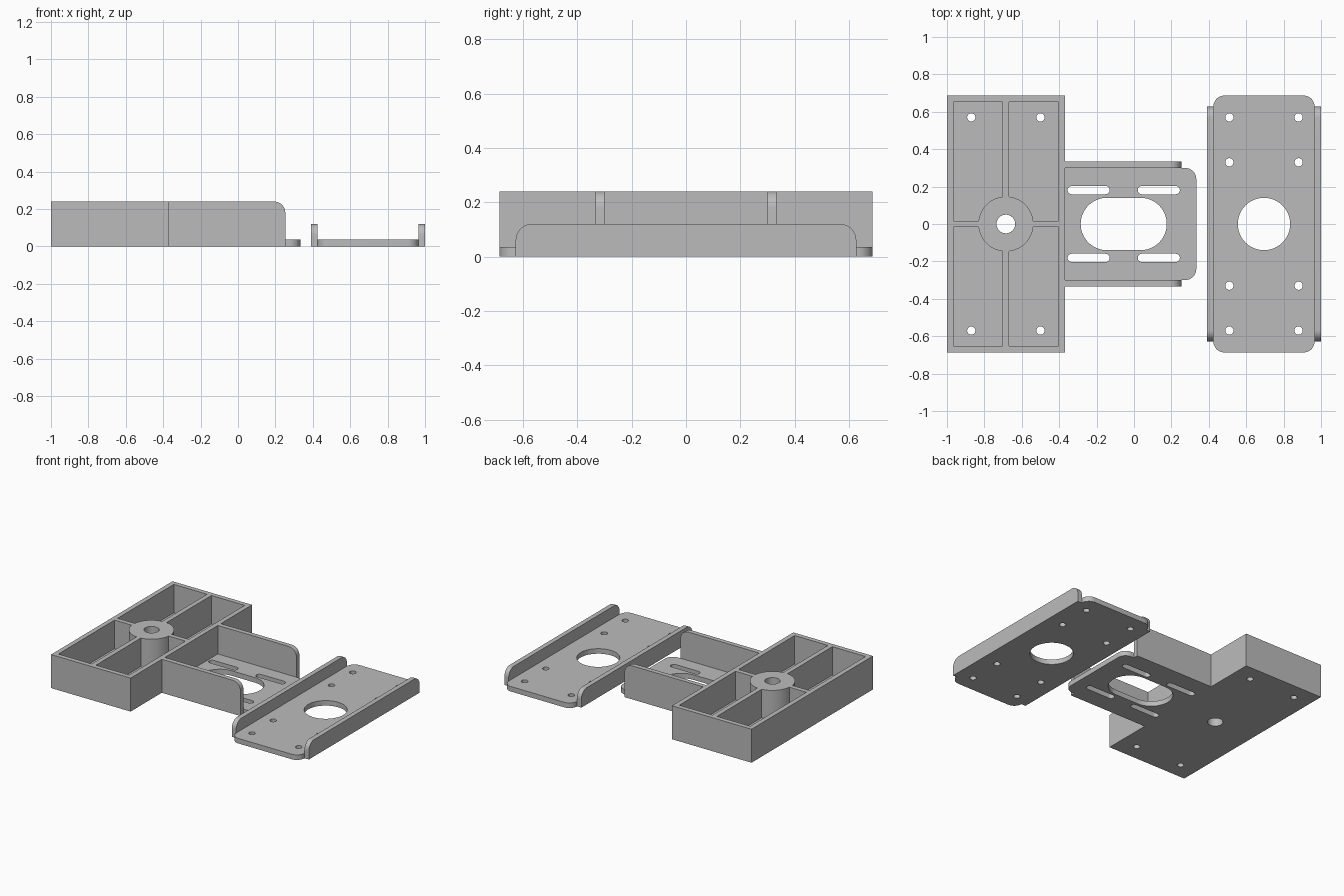
import bpy, bmesh
from math import pi, sin, cos, asin
from mathutils import Matrix, Vector

cube = bpy.data.objects.get("Cube")
if cube:
    bpy.data.objects.remove(cube, do_unlink=True)

grey = bpy.data.materials.new("plain grey")
grey.use_nodes = True
grey.diffuse_color = (0.5, 0.5, 0.5, 1)
grey.node_tree.nodes["Principled BSDF"].inputs["Base Color"].default_value = (0.5, 0.5, 0.5, 1)

HEIGHT, FLOOR, WALL, ROUND = 0.24, 0.036, 0.034, 0.06
HALF = 0.687      # half length of box and cover plate
SCREW = 0.022     # screw hole radius


def arc(cx, cy, r, a0, a1, n):
    return [(cx + r * cos(a0 + (a1 - a0) * i / n), cy + r * sin(a0 + (a1 - a0) * i / n))
            for i in range(n + 1)]


def circle(cx, cy, r, n=32):
    return arc(cx, cy, r, 0, 2 * pi, n)[:-1]


def slot(x0, x1, y, r, n=16):
    return arc(x1 - r, y, r, -pi / 2, pi / 2, n) + arc(x0 + r, y, r, pi / 2, 3 * pi / 2, n)


def rect(x0, x1, y0, y1, rounded="", r=ROUND):
    """Rectangle; corners numbered 0-3 counterclockwise from the upper right."""
    pts = []
    for i, (x, y, sx, sy) in enumerate([(x1, y1, -1, -1), (x0, y1, 1, -1),
                                        (x0, y0, 1, 1), (x1, y0, -1, 1)]):
        if str(i) in rounded:
            pts += arc(x + sx * r, y + sy * r, r, i * pi / 2, (i + 1) * pi / 2, 10)
        else:
            pts.append((x, y))
    return pts


def prism(name, loops, z0, z1, matrix=Matrix()):
    """Extrude an outline with holes from z0 to z1, then place it."""
    curve = bpy.data.curves.new(name, "CURVE")
    curve.dimensions = "2D"
    curve.fill_mode = "BOTH"
    curve.extrude = (z1 - z0) / 2
    for pts in loops:
        spline = curve.splines.new("POLY")
        spline.points.add(len(pts) - 1)
        for p, (x, y) in zip(spline.points, pts):
            p.co = (x, y, 0, 1)
        spline.use_cyclic_u = True
    temp = bpy.data.objects.new(name, curve)
    bpy.context.collection.objects.link(temp)
    dg = bpy.context.evaluated_depsgraph_get()
    mesh = bpy.data.meshes.new_from_object(temp.evaluated_get(dg))
    bpy.data.objects.remove(temp, do_unlink=True)
    bm = bmesh.new()
    bm.from_mesh(mesh)
    bmesh.ops.remove_doubles(bm, verts=bm.verts, dist=1e-5)
    bm.transform(matrix @ Matrix.Translation((0, 0, (z0 + z1) / 2)))
    bmesh.ops.recalc_face_normals(bm, faces=bm.faces)
    bm.to_mesh(mesh)
    bm.free()
    mesh.materials.clear()
    mesh.materials.append(grey)
    ob = bpy.data.objects.new(name, mesh)
    bpy.context.collection.objects.link(ob)
    return ob


def combine(body, others, operation):
    """Boolean the other solids into the body and discard them."""
    bpy.context.view_layer.objects.active = body
    for other in others:
        mod = body.modifiers.new(operation, "BOOLEAN")
        mod.operation, mod.solver, mod.object = operation, "EXACT", other
        bpy.ops.object.modifier_apply(modifier=mod.name)
        bpy.data.objects.remove(other, do_unlink=True)


# Local axes (x, y, z) of an upright profile laid along x or along y
ALONG_X = Matrix(((1, 0, 0, 0), (0, 0, 1, 0), (0, 1, 0, 0), (0, 0, 0, 1)))
ALONG_Y = Matrix(((0, 0, 1, 0), (1, 0, 0, 0), (0, 1, 0, 0), (0, 0, 0, 1)))

# Open box with four pockets, cross ribs and a round centre boss
BX0, BX1 = -1.0, -0.37
BC = (BX0 + BX1) / 2
holes = [circle(BC + sx * 0.185, sy * 0.57, SCREW) for sx in (-1, 1) for sy in (-1, 1)]
box = prism("ribbed_box", [rect(BX0, BX1, -HALF, HALF), circle(BC, 0, 0.05)] + holes, 0, HEIGHT)
boss, rib = 0.147, 0.017
tilt = asin(rib / boss)
px, py = (BX1 - BX0) / 2 - WALL, HALF - WALL
pocket = [(rib, py), (px, py), (px, rib)] + arc(0, 0, boss, tilt, pi / 2 - tilt, 16)
combine(box, [prism("pocket", [[(BC + sx * x, sy * y) for x, y in pocket]], FLOOR, HEIGHT + 0.1)
              for sx in (-1, 1) for sy in (-1, 1)], "DIFFERENCE")

# Slotted tray joined to the box, with an upright wall on each side
TY = 0.30
slots = [slot(x0, x0 + 0.225, y, SCREW) for x0 in (-0.355, 0.02) for y in (-0.181, 0.181)]
tray = prism("tray_floor", [rect(BX1, 0.333, -TY, TY, "03"),
                            slot(-0.285, 0.175, 0, 0.14, 32)] + slots, 0, FLOOR)
walls = [prism("tray_wall", [rect(BX1, 0.253, 0, HEIGHT, "0")], y, y + WALL, ALONG_X)
         for y in (TY, -TY - WALL)]
combine(box, [tray] + walls, "UNION")

# Separate cover plate with a centre opening and screw holes
CX0, CX1 = 0.39, 1.0
CC = (CX0 + CX1) / 2
holes = [circle(CC + sx * 0.185, sy * y, SCREW)
         for sx in (-1, 1) for sy in (-1, 1) for y in (0.33, 0.57)]
cover = prism("cover_plate", [rect(CX0 + WALL, CX1 - WALL, -HALF, HALF, "0123"),
                              circle(CC, 0, 0.14, 64)] + holes, 0, FLOOR)
flanges = [prism("cover_flange", [rect(-0.627, 0.627, 0, 0.12, "01")], x, x + WALL, ALONG_Y)
           for x in (CX0, CX1 - WALL)]
combine(cover, flanges, "UNION")

# Smooth the round surfaces, keep the edges sharp
for ob in (box, cover):
    bpy.ops.object.select_all(action="DESELECT")
    ob.select_set(True)
    bpy.context.view_layer.objects.active = ob
    bpy.ops.object.shade_smooth_by_angle(angle=pi / 6)
